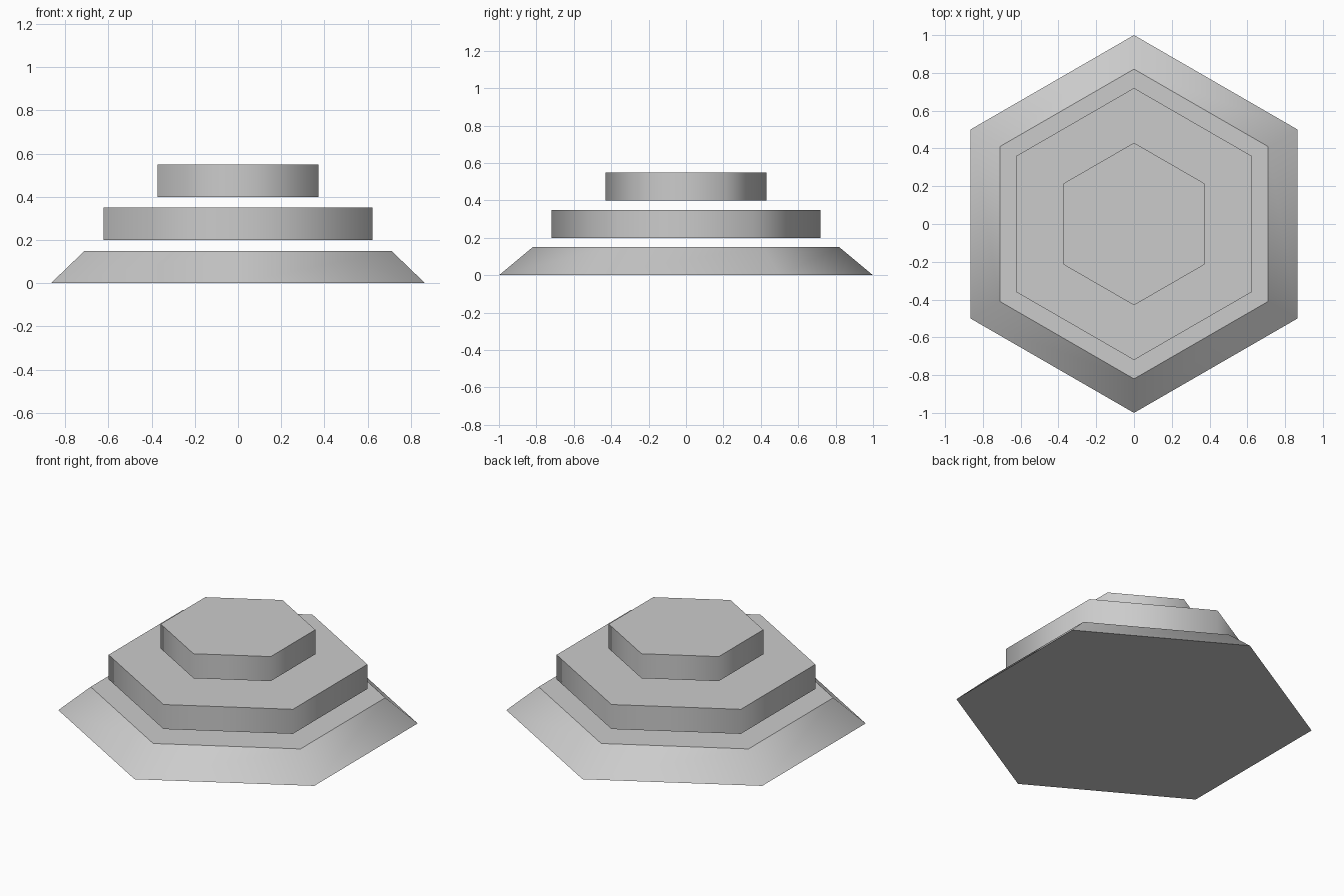
import bpy, bmesh
from math import sin, cos, pi

if "Cube" in bpy.data.objects:
    bpy.data.objects.remove(bpy.data.objects["Cube"])

SIDES = 6


def hex_tier(name, r_bottom, r_top, z0, z1):
    """Closed six-sided tier with corners on the y axis."""
    bm = bmesh.new()
    low, high = [
        [bm.verts.new((r * cos(pi / 2 + i * 2 * pi / SIDES),
                       r * sin(pi / 2 + i * 2 * pi / SIDES), z))
         for i in range(SIDES)]
        for r, z in ((r_bottom, z0), (r_top, z1))]
    # flat caps
    bm.faces.new(low[::-1])
    bm.faces.new(high)
    # smooth-shaded walls
    for i in range(SIDES):
        j = (i + 1) % SIDES
        bm.faces.new((low[i], low[j], high[j], high[i])).smooth = True
    for e in bm.edges:
        e.smooth = all(f.smooth for f in e.link_faces)
    mesh = bpy.data.meshes.new(name)
    bm.to_mesh(mesh)
    bm.free()
    obj = bpy.data.objects.new(name, mesh)
    bpy.context.collection.objects.link(obj)
    return obj


# Sloped base, then two straight tiers floating above it
hex_tier("sloped_base", 1.0, 0.82, 0.0, 0.15)
hex_tier("middle_tier", 0.72, 0.72, 0.20, 0.35)
hex_tier("top_tier", 0.43, 0.43, 0.40, 0.55)
